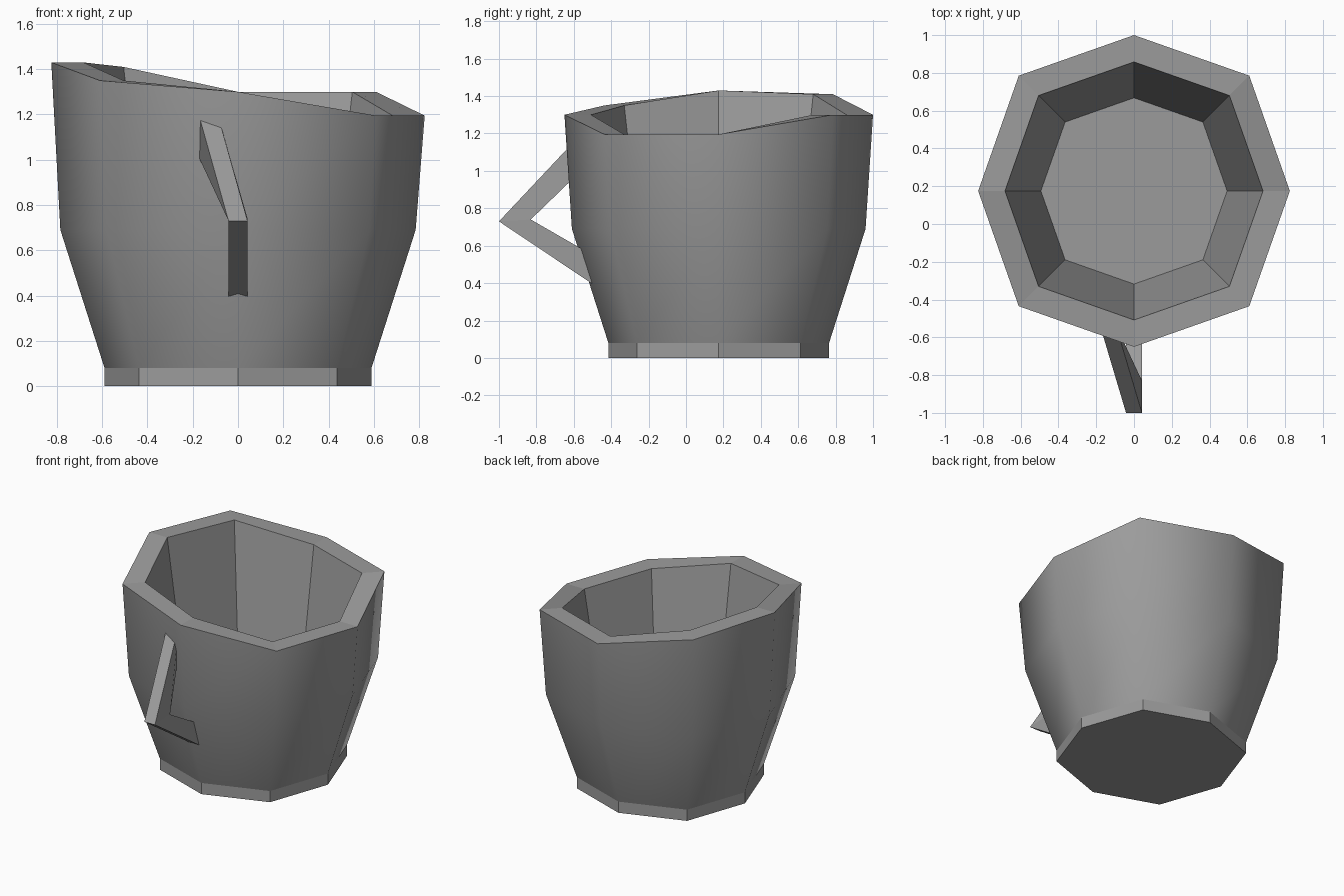
import bpy
import bmesh
from math import sin, cos, pi

SIDES = 8
CENTRE_Y = 0.175

cube = bpy.data.objects.get("Cube")
if cube:
    bpy.data.objects.remove(cube, do_unlink=True)

clay = bpy.data.materials.new("grey_clay")
clay.use_nodes = True
grey = (0.33, 0.33, 0.33, 1)
clay.diffuse_color = grey
bsdf = next(n for n in clay.node_tree.nodes if n.type == 'BSDF_PRINCIPLED')
bsdf.inputs["Base Color"].default_value = grey


def finish(bm, name):
    """Turn a bmesh into a named object with the clay material."""
    bmesh.ops.recalc_face_normals(bm, faces=bm.faces)
    mesh = bpy.data.meshes.new(name)
    bm.to_mesh(mesh)
    bm.free()
    mesh.materials.append(clay)
    obj = bpy.data.objects.new(name, mesh)
    bpy.context.collection.objects.link(obj)
    return obj


def ring(bm, radius, heights):
    """Octagon whose diagonal corners stand out slightly."""
    verts = []
    for i in range(SIDES):
        r = radius * (1.046 if i % 2 else 1)
        a = 2 * pi * i / SIDES
        verts.append(bm.verts.new((r * cos(a), CENTRE_Y + r * sin(a), heights[i])))
    return verts


def bridge(bm, lower, upper, smooth=False):
    for i in range(SIDES):
        j = (i + 1) % SIDES
        face = bm.faces.new((lower[i], lower[j], upper[j], upper[i]))
        face.smooth = smooth


# Cup: foot, two smooth wall bands, uneven rim, faceted inside
rim = [1.195, 1.30, 1.30, 1.41, 1.43, 1.35, 1.30, 1.195]
profile = [
    (0.59, [0] * SIDES, False),
    (0.59, [0.08] * SIDES, False),
    (0.785, [0.69] * SIDES, True),
    (0.825, rim, True),
    (0.683, rim, False),
    (0.493, [0.08] * SIDES, False),
]
bm = bmesh.new()
rings = [ring(bm, radius, heights) for radius, heights, _ in profile]
for k in range(1, len(rings)):
    bridge(bm, rings[k - 1], rings[k], profile[k][2])
bm.faces.new(rings[0])
bm.faces.new(rings[-1])
finish(bm, "cup_body")

# Handle: bent strap, its upper arm leaning to the right; ends sunk in the wall
# Each station: x centre, outer (y, z), inner (y, z)
stations = [
    (-0.14, (-0.53, 1.23), (-0.53, 1.03)),
    (0.0, (-1.0, 0.73), (-0.83, 0.74)),
    (0.0, (-0.47, 0.375), (-0.50, 0.55)),
]
bm = bmesh.new()
loops = []
for x, outer, inner in stations:
    loops.append([bm.verts.new((x + dx, *p)) for dx, p in
                  ((-0.042, outer), (0.042, outer), (0.042, inner), (-0.042, inner))])
for a, b in zip(loops, loops[1:]):
    for i in range(4):
        j = (i + 1) % 4
        bm.faces.new((a[i], a[j], b[j], b[i]))
bm.faces.new(loops[0])
bm.faces.new(loops[-1])
finish(bm, "handle")
